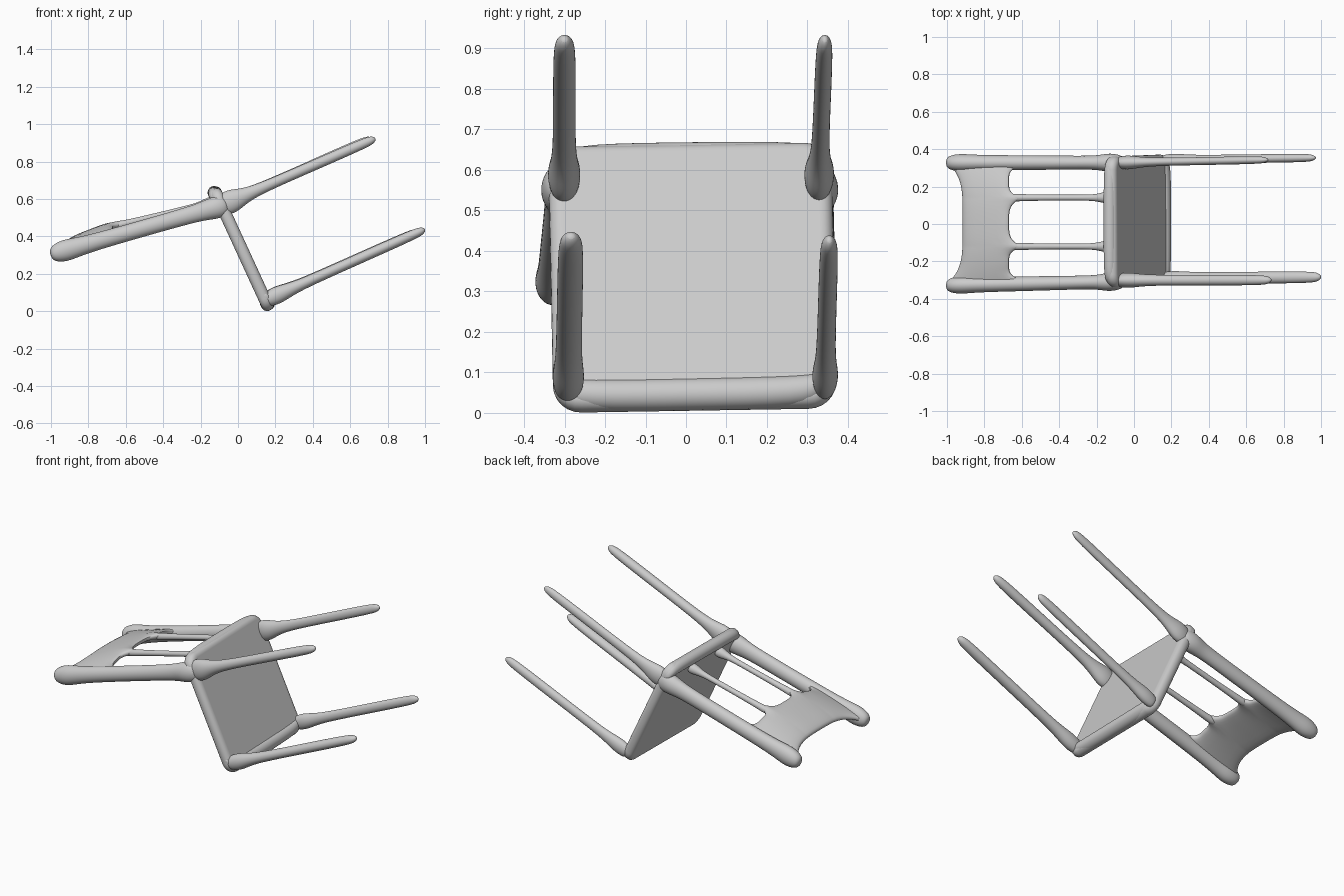
import bpy, bmesh, math
from mathutils import Vector, Matrix

if "Cube" in bpy.data.objects:
    bpy.data.objects.remove(bpy.data.objects["Cube"])

grey = bpy.data.materials.new("plain_grey")
grey.diffuse_color = (0.6, 0.6, 0.6, 1)
grey.use_nodes = True
grey.node_tree.nodes["Principled BSDF"].inputs["Base Color"].default_value = grey.diffuse_color


def finish(name, bm, subdiv=0, angle=50):
    bmesh.ops.recalc_face_normals(bm, faces=bm.faces)
    me = bpy.data.meshes.new(name)
    bm.to_mesh(me)
    bm.free()
    ob = bpy.data.objects.new(name, me)
    bpy.context.collection.objects.link(ob)
    me.materials.append(grey)
    if subdiv:
        mod = ob.modifiers.new("smooth", 'SUBSURF')
        mod.levels = mod.render_levels = subdiv
    bpy.ops.object.select_all(action='DESELECT')
    ob.select_set(True)
    bpy.context.view_layer.objects.active = ob
    bpy.ops.object.shade_smooth_by_angle(angle=math.radians(angle))
    return ob


def loft(name, rings, subdiv=0):
    """Skin closed rings of points and cap both ends."""
    bm = bmesh.new()
    loops = [[bm.verts.new(p) for p in ring] for ring in rings]
    n = len(loops[0])
    for a, b in zip(loops, loops[1:]):
        for i in range(n):
            j = (i + 1) % n
            bm.faces.new((a[i], a[j], b[j], b[i]))
    bm.faces.new(loops[0])
    bm.faces.new(loops[-1])
    return finish(name, bm, subdiv)


def bar(name, stations, sides=12, across=Vector((0, 1, 0))):
    """Tapered bar through (x, y, z, radius one way, radius along 'across')."""
    pts = [Vector(s[:3]) for s in stations]
    axis = (pts[-1] - pts[0]).normalized()
    up = axis.cross(across).normalized()
    rings = []
    for p, s in zip(pts, stations):
        rings.append([p + up * s[3] * math.cos(t) + across * s[4] * math.sin(t)
                      for t in (2 * math.pi * i / sides for i in range(sides))])
    return loft(name, rings, 2)


def back_z(x):
    return 0.592 + 0.285 * x


# Seat: flat slab with rounded corners and a soft rim
L, W, T = 0.715, 0.70, 0.066
bm = bmesh.new()
bmesh.ops.create_cube(bm, size=1, matrix=Matrix.Diagonal((L, W, T, 1)))
corners = [e for e in bm.edges if abs(e.verts[0].co.z - e.verts[1].co.z) > T / 2]
bmesh.ops.bevel(bm, geom=corners, offset=0.07, segments=6, profile=0.5, affect='EDGES')
rims = [e for e in bm.edges if abs(e.verts[0].co.z - e.verts[1].co.z) < 1e-5]
bmesh.ops.bevel(bm, geom=rims, offset=0.03, segments=5, profile=0.5, affect='EDGES')
bm.normal_update()
# a narrow inner border keeps the large faces flat under smooth shading
flats = [f for f in bm.faces if abs(f.normal.z) > 0.99 and f.calc_area() > 0.1]
bmesh.ops.inset_individual(bm, faces=flats, thickness=0.004, depth=0)
d = Vector((0.418, 0, -0.908)).normalized()
y = Vector((0, 1, 0))
n = d.cross(y)
frame = Matrix((d, y, n)).transposed().to_4x4()
frame.translation = (0.019, 0.016, 0.334)
bm.transform(frame @ Matrix.Rotation(0.018, 4, 'Z'))
finish("seat", bm, angle=30)

# Rolled rims along the front and rear edges of the seat
for name, x, z, r, rise in (("seat_front_rim", 0.158, 0.046, 0.042, 0.012),
                            ("seat_rear_rim", -0.128, 0.634, 0.036, 0.008)):
    st = []
    for t, f, lift in ((-1, 0.25, 0.5), (-0.985, 0.6, 0.4), (-0.93, 0.85, 0.2), (-0.8, 1, 0),
                       (0, 1, 0), (0.8, 1, 0), (0.93, 0.85, 0.2), (0.985, 0.6, 0.4), (1, 0.25, 0.5)):
        # the ends curl in towards the seat centre
        s = 1 if z < 0.3 else -1
        p = Vector((x, 0.016 + 0.345 * t, z + rise * 0.5 * t)) - d * s * lift * 0.09
        st.append((*p, r * f, r * f))
    bar(name, st, across=Vector((1, 0, 0)))

# Legs: flared at the seat, tapered to a rounded tip
legs = [("front_leg_near", (0.165, -0.291, 0.066), (1.0, -0.284, 0.438), 0.033, 0.05, 0.008),
        ("front_leg_far", (0.165, 0.343, 0.070), (0.972, 0.354, 0.429), 0.024, 0.048, 0.010),
        ("rear_leg_near", (-0.085, -0.301, 0.566), (0.735, -0.300, 0.924), 0.029, 0.070, 0.014),
        ("rear_leg_far", (-0.085, 0.328, 0.566), (0.718, 0.343, 0.924), 0.022, 0.066, 0.018)]
for name, a, b, ry, flare, wide in legs:
    a, b = Vector(a), Vector(b)
    profile = [(-0.02, 0.2, -0.3), (0.0, 0.7, 0.5), (0.05, 0.95, 1), (0.1, 0.7, 0.8),
               (0.17, 0.2, 0.25), (0.3, 0, 0), (0.6, 0, 0), (0.94, 0, 0)]
    st = []
    for t, f, g in profile:
        p = a.lerp(b, t)
        st.append((*p, 0.029 + (flare - 0.029) * f, ry + wide * g))
    st.append((*a.lerp(b, 0.98), 0.021, ry * 0.7))
    st.append((*a.lerp(b, 1.0), 0.008, ry * 0.25))
    bar(name, st)

# Back posts: thick bars with knobbed ends
for name, y0, y1 in (("back_post_near", -0.328, -0.308), ("back_post_far", 0.328, 0.328)):
    st = []
    for x, rz, ry in ((-1.003, 0.018, 0.018), (-0.988, 0.046, 0.04), (-0.93, 0.062, 0.05),
                      (-0.87, 0.055, 0.045), (-0.78, 0.048, 0.042), (-0.6, 0.046, 0.041),
                      (-0.4, 0.046, 0.039), (-0.24, 0.048, 0.038), (-0.185, 0.053, 0.042),
                      (-0.14, 0.060, 0.052), (-0.09, 0.064, 0.048), (-0.05, 0.04, 0.03)):
        t = (x + 1) / 0.95
        st.append((x, y0 + (y1 - y0) * t, back_z(x) - 0.004, rz, ry))
    bar(name, st)

# Head panel: bowed backwards, scalloped where it meets slats and posts
slots = [(-0.30, -0.122), (-0.122, 0.14), (0.14, 0.315)]
rings = []
for i in range(81):
    yy = -0.322 + 0.645 * i / 80
    edge = 1.0
    for lo, hi in slots:
        if lo <= yy <= hi:
            edge = abs(2 * (yy - lo) / (hi - lo) - 1) ** 4
    inner = -0.668 + 0.07 * edge
    outer = -0.916 - 0.08 * min(1, abs(yy - 0.005) / 0.32) ** 4.5
    mid, half = (inner + outer) / 2, (inner - outer) / 2
    arch = 1 - min(1, abs(yy - 0.005) / 0.33) ** 2.5
    ring = []
    for k in range(24):
        c, s = math.cos(math.pi * k / 12), math.sin(math.pi * k / 12)
        x = mid + half * math.copysign(abs(c) ** 0.6, c)
        bow = arch * (0.037 + 0.023 * min(1, max(0, (x + 0.92) / 0.22)))
        ring.append((x, yy, back_z(x) + bow + 0.022 * math.copysign(abs(s) ** 0.7, s)))
    rings.append(ring)
loft("head_panel", rings)

# Slats: thin bars flared into panel and seat
for name, yy in (("slat_near", -0.12), ("slat_far", 0.141)):
    st = []
    for x, r in ((-0.68, 0.018), (-0.63, 0.022), (-0.58, 0.018), (-0.4, 0.016),
                 (-0.25, 0.016), (-0.2, 0.02), (-0.165, 0.03), (-0.12, 0.036)):
        st.append((x, yy, 0.6166 + 0.245 * x, r, r))
    bar(name, st)
